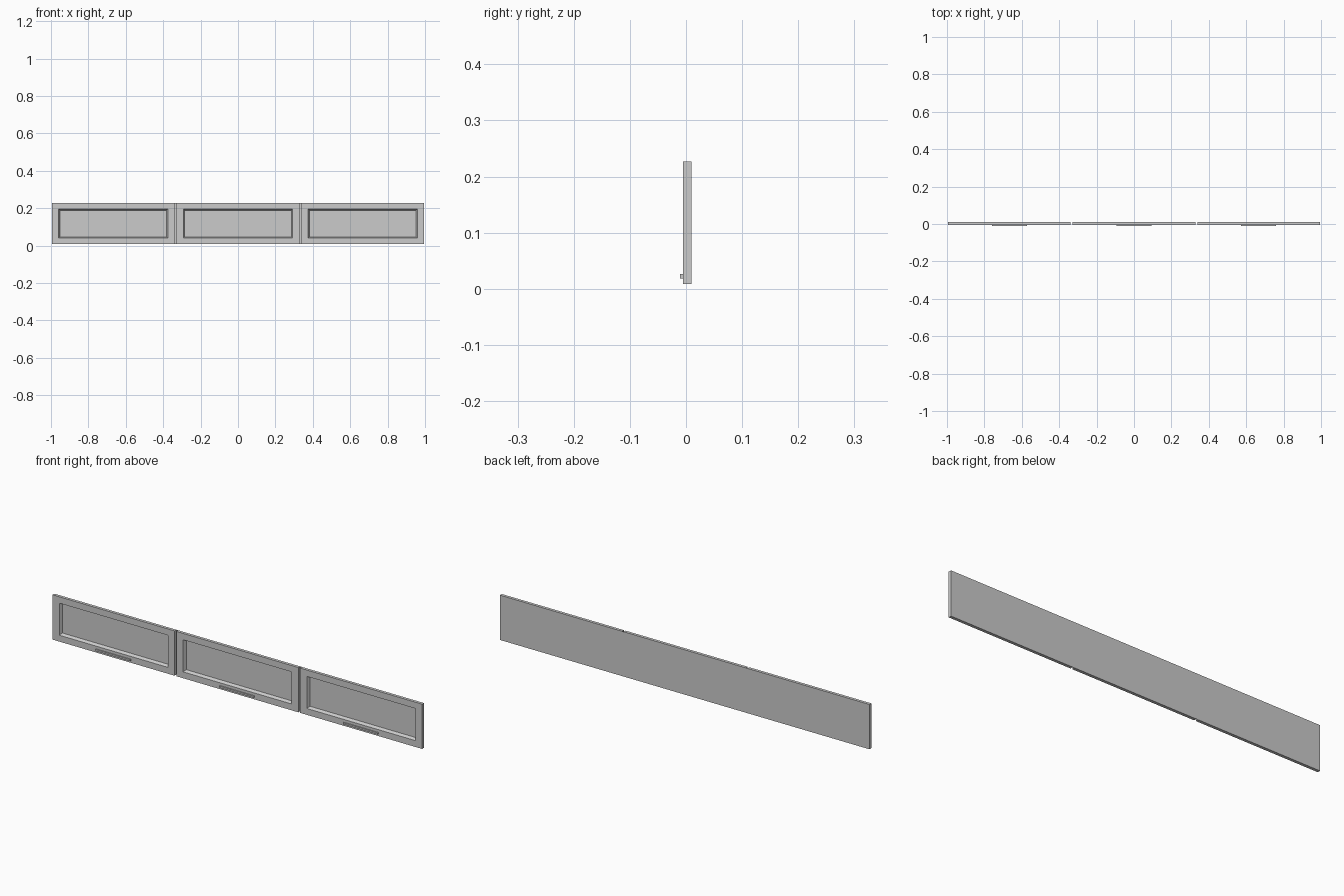
import bpy, bmesh

if "Cube" in bpy.data.objects:
    bpy.data.objects.remove(bpy.data.objects["Cube"])

HALF, Z0, Z1 = 0.995, 0.009, 0.227      # overall face extents
FRONT, BACK = -0.005, 0.0095            # panel depth
GAP = 0.01
WIDTH = (2 * HALF - 2 * GAP) / 3


def finish(name, bm):
    mesh = bpy.data.meshes.new(name)
    bm.to_mesh(mesh)
    bm.free()
    obj = bpy.data.objects.new(name, mesh)
    bpy.context.collection.objects.link(obj)
    return obj


def ring(bm, cx, hw, z0, z1, y):
    pts = ((cx - hw, z0), (cx + hw, z0), (cx + hw, z1), (cx - hw, z1))
    return [bm.verts.new((x, y, z)) for x, z in pts]


def panel_frame(name, cx):
    """Open-backed rectangular frame with a sloped inner edge."""
    bm = bmesh.new()
    hw, m, s = WIDTH / 2, 0.036, 0.007
    loops = [
        ring(bm, cx, hw, Z0, Z1, BACK),
        ring(bm, cx, hw, Z0, Z1, FRONT),
        ring(bm, cx, hw - m, Z0 + m - 0.005, Z1 - m + 0.005, FRONT),
        ring(bm, cx, hw - m - s, Z0 + m + s - 0.005, Z1 - m - s + 0.005, BACK),
    ]
    for a, b in zip(loops, loops[1:]):
        for i in range(4):
            j = (i + 1) % 4
            bm.faces.new((a[i], a[j], b[j], b[i]))
    return finish(name, bm)


def handle(name, cx):
    """Slim pull bar on the lower rail."""
    bm = bmesh.new()
    bmesh.ops.create_cube(bm, size=1)
    for v in bm.verts:
        v.co = (cx + v.co.x * 0.187, -0.008 + v.co.y * 0.006, 0.0225 + v.co.z * 0.008)
    return finish(name, bm)


# three panels with their pulls
for i, label in ((-1, "left"), (0, "middle"), (1, "right")):
    x = i * (WIDTH + GAP)
    panel_frame(f"panel_frame_{label}", x)
    handle(f"handle_{label}", x)

# single backing sheet, facing the front, seen in the recesses and gaps
bm = bmesh.new()
bm.faces.new(ring(bm, 0, HALF, Z0, Z1, BACK))
finish("backing_sheet", bm)
